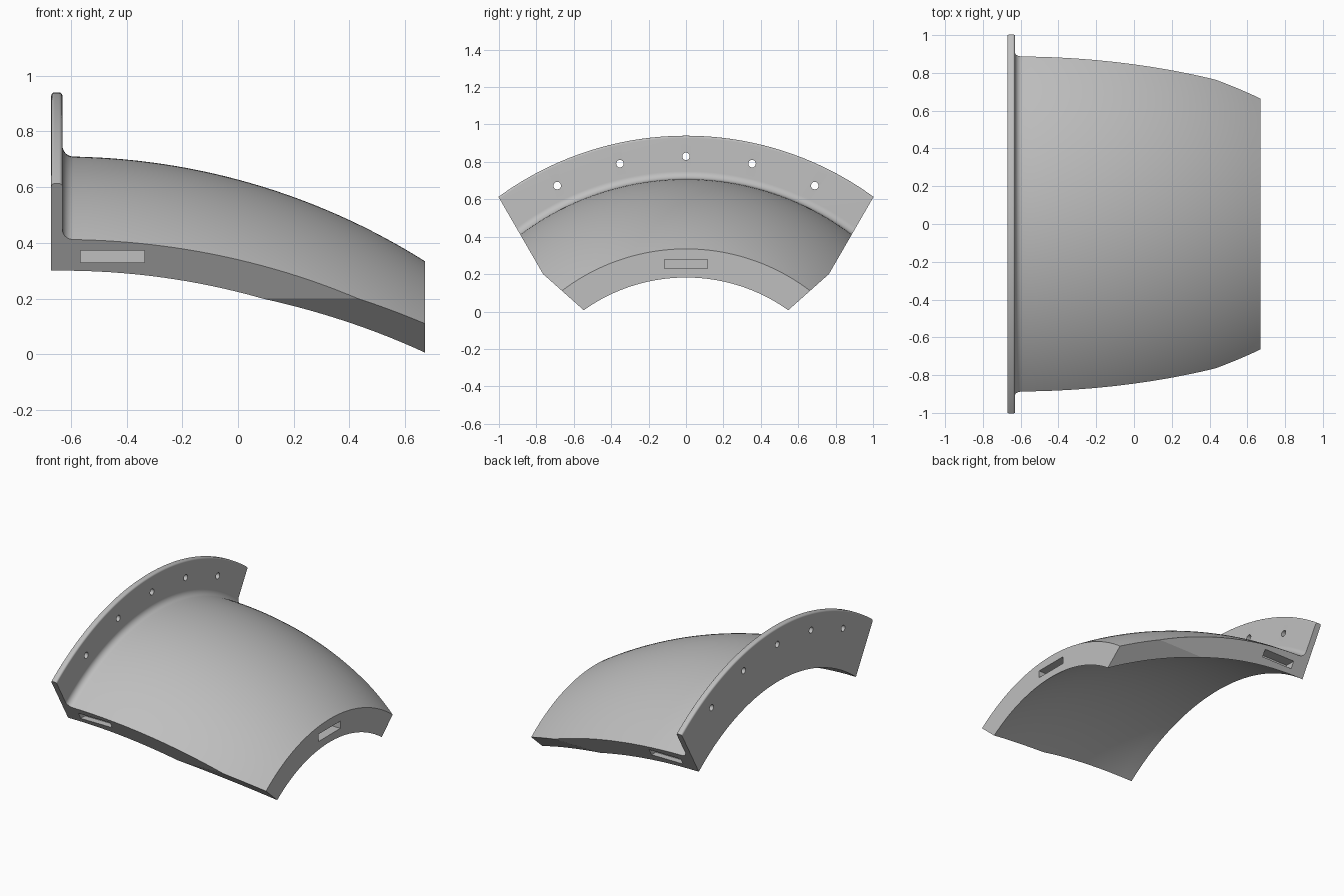
import bpy
import bmesh
from math import sin, cos, pi, sqrt, radians
from mathutils import Matrix, Vector

cube = bpy.data.objects.get("Cube")
if cube:
    bpy.data.objects.remove(cube, do_unlink=True)

AXIS_Z = -0.76                       # height of the axis of revolution
X_BACK, X_FLANGE, X_END = -0.67, -0.63, 0.67
R_FLANGE, R_SHELL, R_INNER = 1.70, 1.47, 1.342
BEND = 2.44                          # radius of the crowned outer profile
FILLET, ROUND = 0.04, 0.012

gray = bpy.data.materials.new("plain gray")
gray.use_nodes = True
gray.diffuse_color = (0.52, 0.52, 0.52, 1)
gray.node_tree.nodes["Principled BSDF"].inputs["Base Color"].default_value = gray.diffuse_color


def make_object(name, bm):
    bmesh.ops.recalc_face_normals(bm, faces=bm.faces)
    mesh = bpy.data.meshes.new(name)
    bm.to_mesh(mesh)
    bm.free()
    mesh.materials.append(gray)
    obj = bpy.data.objects.new(name, mesh)
    bpy.context.collection.objects.link(obj)
    return obj


def arc(cx, cr, radius, start, end, steps):
    angles = [radians(start + (end - start) * i / steps) for i in range(steps + 1)]
    return [(cx + radius * cos(a), cr + radius * sin(a)) for a in angles]


def crown(x, top, bend):
    dx = max(0, x - X_FLANGE)
    return top - bend + sqrt(bend * bend - dx * dx)


def boolean(target, cutter, operation):
    mod = target.modifiers.new(cutter.name, "BOOLEAN")
    mod.operation, mod.solver, mod.object = operation, "EXACT", cutter
    bpy.context.view_layer.objects.active = target
    bpy.ops.object.modifier_apply(modifier=mod.name)
    bpy.data.objects.remove(cutter, do_unlink=True)


# Profile (x, radius): flange, fillet, crowned shell, inner skin
profile = [(X_BACK, R_INNER)]
profile += arc(X_BACK + ROUND, R_FLANGE - ROUND, ROUND, 180, 90, 10)
profile += arc(X_FLANGE - ROUND, R_FLANGE - ROUND, ROUND, 90, 0, 10)
profile += arc(X_FLANGE + FILLET, R_SHELL + FILLET, FILLET, 180, 270, 12)
STEPS = 28
x0 = X_FLANGE + FILLET
xs = [x0 + (X_END - x0) * i / STEPS for i in range(STEPS + 1)]
profile += [(x, crown(x, R_SHELL, BEND)) for x in xs[1:]]
profile += [(x, crown(x, R_INNER, BEND - 0.128)) for x in reversed(xs)]

# Revolve the profile through an arc
bm = bmesh.new()
HALF = radians(43)
SPAN = 86
rings = []
for i in range(SPAN + 1):
    a = -HALF + 2 * HALF * i / SPAN
    rings.append([bm.verts.new((x, r * sin(a), AXIS_Z + r * cos(a))) for x, r in profile])
n = len(profile)
for a, b in zip(rings, rings[1:]):
    for j in range(n):
        k = (j + 1) % n
        bm.faces.new((a[j], a[k], b[k], b[j]))
bm.faces.new(rings[0])
bm.faces.new(reversed(rings[-1]))
shell = make_object("flanged_shell_segment", bm)

# Trim the sides to two angled planes each
half = [(0.4, -0.123), (0.764, 0.2), (1.4, 1.3)]
outline = half + [(-y, z) for y, z in reversed(half)]
bm = bmesh.new()
face = bm.faces.new([bm.verts.new((-1, y, z)) for y, z in outline])
moved = bmesh.ops.extrude_face_region(bm, geom=[face])["geom"]
bmesh.ops.translate(bm, vec=(2, 0, 0), verts=[v for v in moved if isinstance(v, bmesh.types.BMVert)])
boolean(shell, make_object("side_trim", bm), "INTERSECT")

# Bolt holes through the flange
bm = bmesh.new()
for i in range(-2, 3):
    a = radians(12.83 * i)
    place = Matrix.Translation((X_BACK, 1.59 * sin(a), AXIS_Z + 1.59 * cos(a)))
    bmesh.ops.create_cone(bm, cap_ends=True, segments=40, radius1=0.02, radius2=0.02,
                          depth=0.2, matrix=place @ Matrix.Rotation(pi / 2, 4, "Y"))
boolean(shell, make_object("bolt_holes", bm), "DIFFERENCE")

# Blind slots in both sides and the narrow end
bm = bmesh.new()
slots = [((-0.565, 0.795, 0.33), (-0.335, 1.0, 0.373)),
         ((-0.565, -1.0, 0.33), (-0.335, -0.795, 0.373)),
         ((0.61, -0.115, 0.23), (0.8, 0.115, 0.278))]
for low, high in slots:
    low, high = Vector(low), Vector(high)
    place = Matrix.Translation((low + high) / 2) @ Matrix.Diagonal(high - low).to_4x4()
    bmesh.ops.create_cube(bm, size=1, matrix=place)
boolean(shell, make_object("slots", bm), "DIFFERENCE")

# Smooth curved skins, crisp edges
bpy.ops.object.select_all(action="DESELECT")
shell.select_set(True)
bpy.context.view_layer.objects.active = shell
bpy.ops.object.shade_smooth_by_angle(angle=radians(10))
